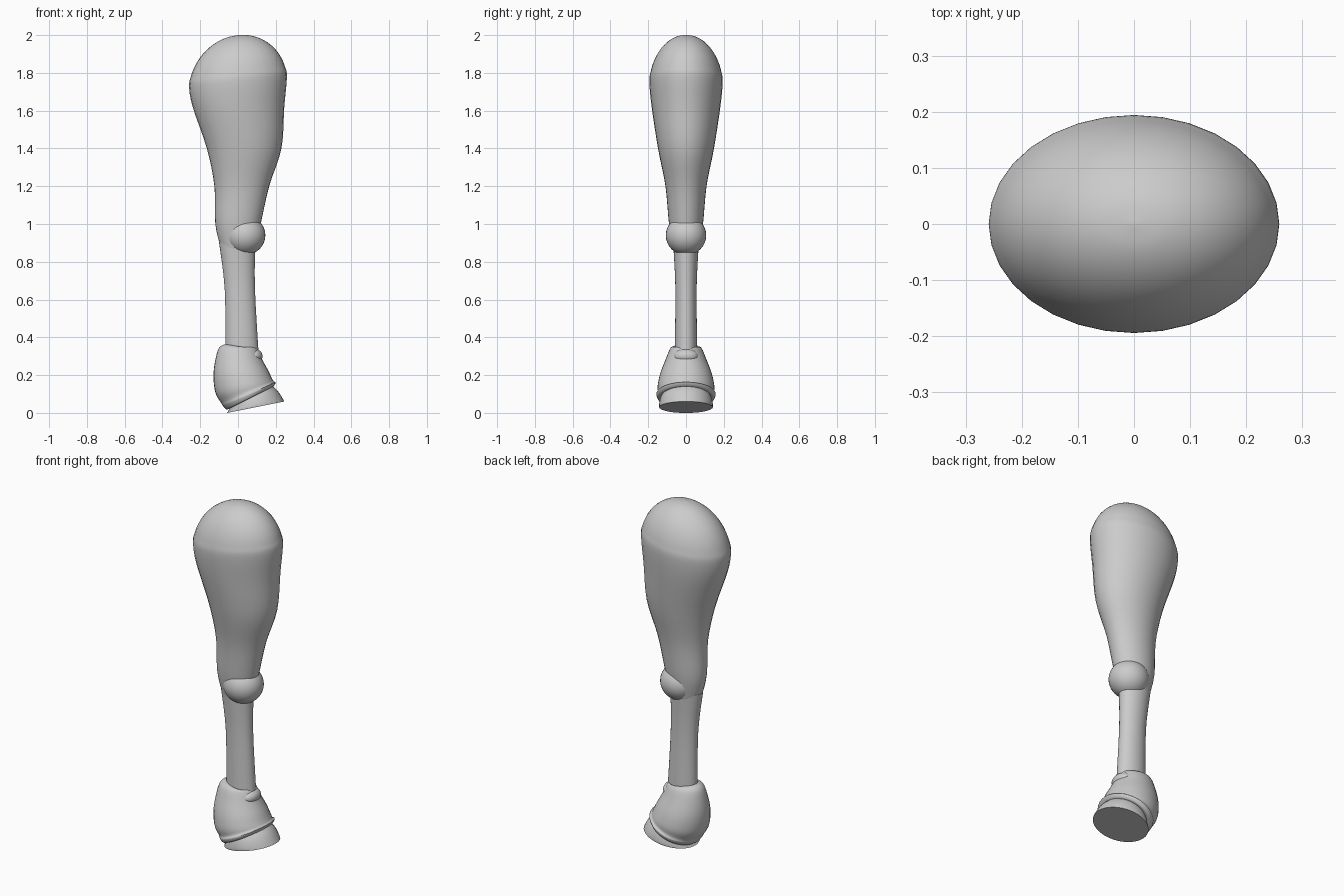
import bpy, math
from mathutils import Vector

cube = bpy.data.objects.get("Cube")
if cube:
    bpy.data.objects.remove(cube)

colour = (0.6, 0.6, 0.6, 1)
grey = bpy.data.materials.new("plain grey")
grey.use_nodes = True
grey.diffuse_color = colour
grey.node_tree.nodes["Principled BSDF"].inputs["Base Color"].default_value = colour

SIDES = 32
STEPS = 4


def finish(obj, name):
    """Name, colour and smooth a part."""
    obj.name = name
    obj.data.materials.append(grey)
    bpy.ops.object.select_all(action='DESELECT')
    obj.select_set(True)
    bpy.context.view_layer.objects.active = obj
    bpy.ops.object.shade_smooth_by_angle(angle=math.radians(40))


def spline(points):
    """Catmull-Rom curve through the given rings."""
    rows = [Vector(p) for p in points]
    rows = [rows[0]] + rows + [rows[-1]]
    curve = []
    for before, start, end, after in zip(rows, rows[1:], rows[2:], rows[3:]):
        leave, arrive = (end - before) / 2, (after - start) / 2
        for step in range(STEPS):
            t = step / STEPS
            ease = t * t * (3 - 2 * t)
            curve.append(start.lerp(end, ease)
                         + leave * t * (1 - t) ** 2 - arrive * t * t * (1 - t))
    return curve + [rows[-1]]


def loft(name, rings, top_ratio, bottom_ratio):
    """Rings are (back x, toe x, height, slope); the ratio is width to length."""
    rings = spline(rings)
    verts, faces = [], []
    for index, (back, toe, height, slope) in enumerate(rings):
        ratio = top_ratio + (bottom_ratio - top_ratio) * index / (len(rings) - 1)
        middle, half = (back + toe) / 2, (toe - back) / 2
        for side in range(SIDES):
            angle = math.tau * side / SIDES
            along = half * math.cos(angle)
            verts.append((middle + along, half * ratio * math.sin(angle),
                          height + slope * along))
    for base in range(0, len(verts) - SIDES, SIDES):
        for side in range(SIDES):
            p, q = base + side, base + (side + 1) % SIDES
            faces.append((p, p + SIDES, q + SIDES, q))
    faces.append(tuple(range(SIDES)))
    faces.append(tuple(reversed(range(len(verts) - SIDES, len(verts)))))
    mesh = bpy.data.meshes.new(name)
    mesh.from_pydata(verts, [], faces)
    obj = bpy.data.objects.new(name, mesh)
    bpy.context.collection.objects.link(obj)
    finish(obj, name)


def ball(name, location, radii):
    bpy.ops.mesh.primitive_uv_sphere_add(segments=SIDES, ring_count=SIDES // 2, location=location)
    obj = bpy.context.object
    obj.scale = radii
    finish(obj, name)


# Thigh: tilted dome running into a tapered muscle
dome = []
for step in range(8):
    angle = math.radians(1 + 12 * step)
    reach = 0.26 * math.sin(angle)
    dome.append((-reach, reach, 1.73 + 0.27 * math.cos(angle), 0.1))
loft("thigh", dome + [
    (-0.24, 0.245, 1.62, 0),
    (-0.165, 0.23, 1.4, 0),
    (-0.125, 0.165, 1.2, 0),
    (-0.12, 0.12, 1, 0),
    (-0.09, 0.09, 0.87, 0)], 0.75, 0.75)

# Knee bulging toward the toe side
ball("knee", (0.035, 0, 0.94), (0.11, 0.107, 0.105))

# Shin
loft("shin", [
    (-0.1, 0.09, 0.9, 0),
    (-0.07, 0.09, 0.65, 0),
    (-0.067, 0.11, 0.3, 0)], 0.72, 0.68)

# Fetlock cuff flaring to a slanted lip, then turning inward
loft("fetlock_cuff", [
    (-0.06, 0.09, 0.35, -0.2),
    (-0.1, 0.1, 0.345, 0),
    (-0.12, 0.13, 0.28, 0),
    (-0.13, 0.16, 0.21, 0.1),
    (-0.12, 0.18, 0.145, 0.25),
    (-0.09, 0.19, 0.11, 0.4),
    (-0.08, 0.2, 0.1, 0.45),
    (-0.06, 0.19, 0.08, 0.5),
    (-0.04, 0.17, 0.08, 0.5)], 0.75, 1.25)

# Small swelling at the front of the cuff
ball("cuff_bump", (0.085, 0, 0.3), (0.045, 0.065, 0.04))

# Hoof with a flat, slightly raised sole
loft("hoof", [
    (-0.04, 0.17, 0.1, 0.5),
    (-0.05, 0.21, 0.065, 0.4),
    (-0.06, 0.245, 0.03, 0.2)], 1.2, 0.93)
